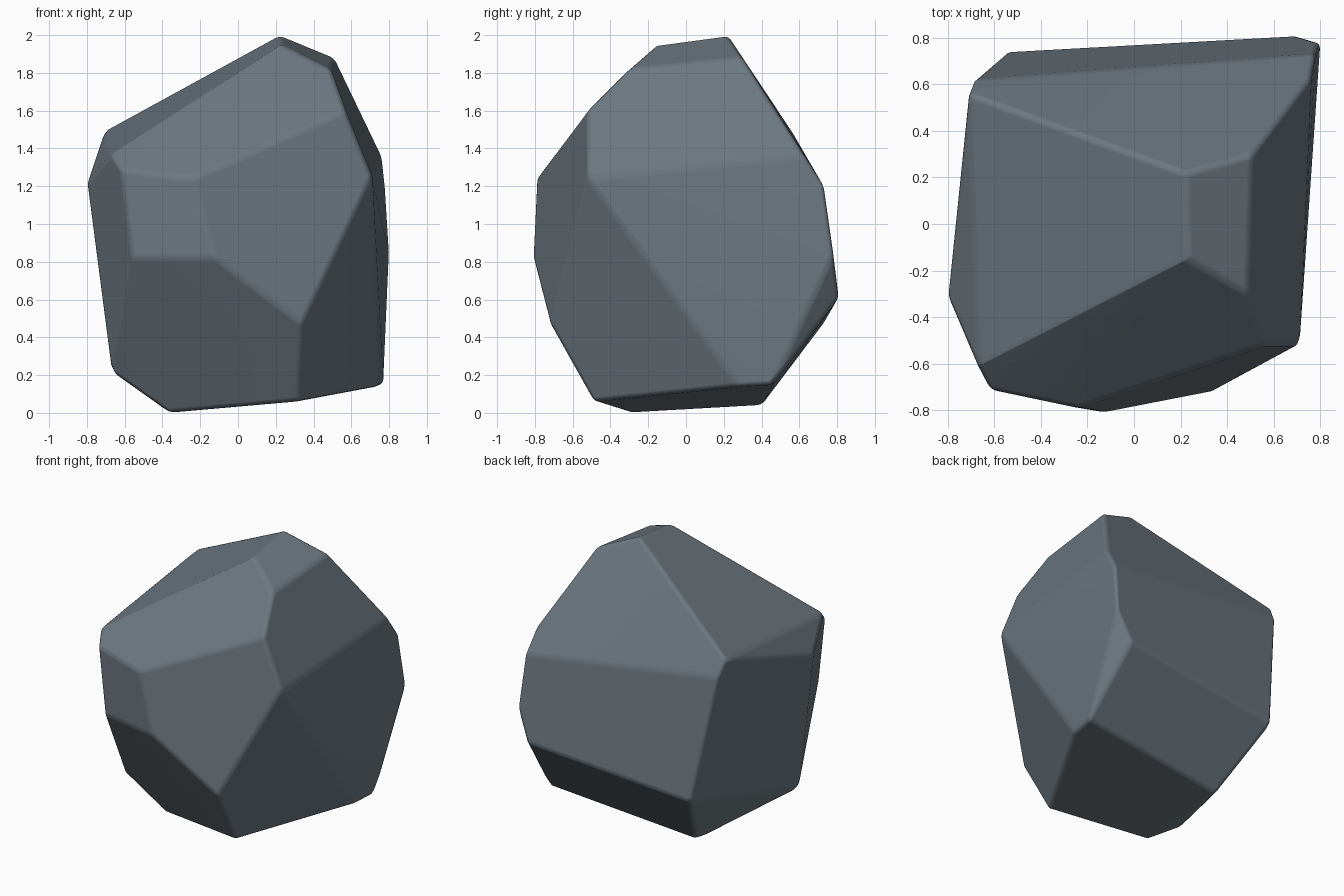
import bpy
import bmesh
import math

cube = bpy.data.objects.get("Cube")
if cube:
    bpy.data.objects.remove(cube, do_unlink=True)

# Stone colour
stone = bpy.data.materials.new("slate_grey")
stone.use_nodes = True
colour = (0.15, 0.185, 0.215, 1.0)
stone.diffuse_color = colour
bsdf = stone.node_tree.nodes["Principled BSDF"]
bsdf.inputs["Base Color"].default_value = colour
bsdf.inputs["Roughness"].default_value = 0.9

# Corners of the boulder, grouped by region
crown = [(.22, .22, 2), (.51, .30, 1.88), (.49, -.30, 1.82), (.23, -.15, 1.95)]
left_flank = [(.57, -.52, 1.6), (.71, -.52, 1.25), (.76, .63, 1.36),
              (.78, .73, 1.2), (.80, .78, .84)]
front_chips = [(-.24, -.79, 1.24), (-.12, -.81, .82), (-.62, -.71, 1.29),
               (-.56, -.72, .82), (.34, -.72, .47)]
right_flank = [(-.67, -.61, 1.37), (-.80, -.31, 1.22), (-.71, .56, 1.49)]
back = [(-.69, .62, 1.38), (-.55, .74, .49), (.70, .81, .61)]
base = [(.32, -.49, .06), (.745, .28, .14), (.77, .46, .15),
        (-.36, -.30, 0), (-.67, -.33, .22), (-.36, .40, .04)]

# Wrap the corners in a faceted shell and merge nearly flat triangles
bm = bmesh.new()
for corner in crown + left_flank + front_chips + right_flank + back + base:
    bm.verts.new(corner)
bmesh.ops.convex_hull(bm, input=bm.verts[:])
bmesh.ops.dissolve_limit(bm, angle_limit=math.radians(4),
                         verts=bm.verts[:], edges=bm.edges[:])
bmesh.ops.recalc_face_normals(bm, faces=bm.faces[:])
for face in bm.faces:
    face.smooth = True

mesh = bpy.data.meshes.new("boulder")
bm.to_mesh(mesh)
bm.free()
mesh.materials.append(stone)
boulder = bpy.data.objects.new("boulder", mesh)
bpy.context.collection.objects.link(boulder)

# Softly worn edges
bevel = boulder.modifiers.new("worn_edges", 'BEVEL')
bevel.width = 0.025
bevel.segments = 3
bevel.limit_method = 'ANGLE'
bevel.angle_limit = math.radians(12)
bevel.harden_normals = True
